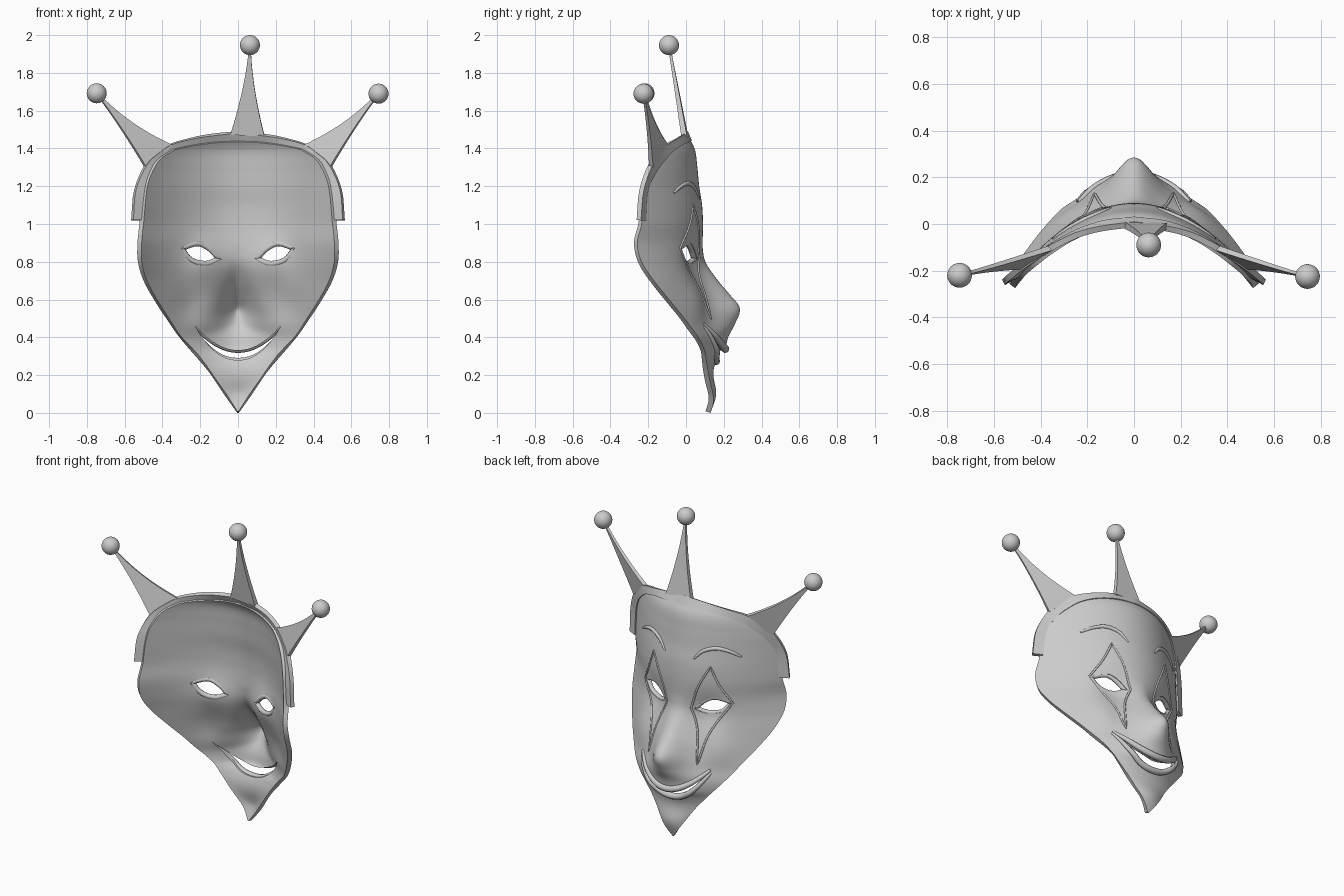
import bpy, bmesh, math
from mathutils import Vector

if "Cube" in bpy.data.objects:
    bpy.data.objects.remove(bpy.data.objects["Cube"])


def interp(tab, t):
    """Smooth interpolation through rows (t, a, b, ...)."""
    n = len(tab)
    t = min(max(t, tab[0][0]), tab[-1][0])
    i = 0
    while i < n - 2 and t > tab[i + 1][0]:
        i += 1
    a, b = tab[i], tab[i + 1]
    p, q = tab[max(i - 1, 0)], tab[min(i + 2, n - 1)]
    h = b[0] - a[0]
    s = (t - a[0]) / h
    out = []
    for k in range(1, len(a)):
        ma = (b[k] - p[k]) / (b[0] - p[0]) * h
        mb = (q[k] - a[k]) / (q[0] - a[0]) * h
        out.append((2*s**3 - 3*s*s + 1)*a[k] + (s**3 - 2*s*s + s)*ma
                   + (3*s*s - 2*s**3)*b[k] + (s**3 - s*s)*mb)
    return out


# Face relief: z, centre y, edge y, half width
FORM = [(0, .13, .122, .1), (.1, .16, .13, .1), (.2, .145, .12, .145), (.3, .155, .10, .22),
        (.4, .15, .06, .31), (.5, .14, -.01, .38), (.6, .12, -.09, .445), (.7, .10, -.17, .5),
        (.8, .088, -.235, .53), (.9, .088, -.255, .53), (1.0, .09, -.245, .53),
        (1.1, .085, -.235, .52), (1.2, .07, -.22, .505), (1.3, .06, -.22, .5),
        (1.4, .045, -.24, .5), (1.48, .0, -.28, .5)]
# Nose: z, height, width
NOSE = [(.24, 0, .2), (.29, .015, .2), (.33, .05, .2), (.4, .073, .19), (.47, .115, .135),
        (.555, .155, .105), (.63, .115, .095), (.7, .07, .082), (.8, .015, .06), (.88, 0, .05)]
# Outline rows: z at centre, half width, sag toward the sides
ROWS = [(.0, .004, 0), (.1, .075, 0), (.2, .142, 0), (.26, .19, 0), (.4, .31, 0), (.5, .38, 0),
        (.6, .445, 0), (.7, .5, 0), (.8, .53, 0), (.9, .532, 0), (1.0, .522, 0), (1.2, .5, 0),
        (1.32, .462, .02), (1.4, .42, .045), (1.45, .35, .05)]


def surf(x, z):
    yc, ye, w = interp(FORM, z)
    y = yc - (yc - ye) * (abs(x) / w) ** 2
    h, s = interp(NOSE, z)
    y += h * math.exp(-(x / s) ** 2)
    y -= .03 * math.exp(-((abs(x) - .18) / .09) ** 2 - ((z - .8) / .1) ** 2)
    y += .015 * math.exp(-((abs(x) - .27) / .09) ** 2 - ((z - .58) / .1) ** 2)
    return y


def mesh_obj(name, verts, faces, fix=True):
    me = bpy.data.meshes.new(name)
    me.from_pydata(verts, [], faces)
    if fix:
        bm = bmesh.new()
        bm.from_mesh(me)
        bmesh.ops.recalc_face_normals(bm, faces=bm.faces)
        bm.to_mesh(me)
        bm.free()
    ob = bpy.data.objects.new(name, me)
    bpy.context.collection.objects.link(ob)
    return ob


def activate(ob):
    bpy.ops.object.select_all(action='DESELECT')
    ob.select_set(True)
    bpy.context.view_layer.objects.active = ob


def smooth(ob, deg=35):
    activate(ob)
    bpy.ops.object.shade_smooth_by_angle(angle=math.radians(deg))


def solidify(ob, thick, offset):
    m = ob.modifiers.new("thickness", 'SOLIDIFY')
    m.thickness, m.offset = thick, offset
    activate(ob)
    bpy.ops.object.modifier_apply(modifier=m.name)


def cut(ob, loop):
    n = len(loop)
    vs = [(x, y, z) for y in (-1, 1) for x, z in loop]
    fs = [tuple(range(n)), tuple(range(2*n - 1, n - 1, -1))]
    fs += [(i, (i+1) % n, n + (i+1) % n, n + i) for i in range(n)]
    c = mesh_obj("cutter", vs, fs)
    c.hide_render = True
    m = ob.modifiers.new("hole", 'BOOLEAN')
    m.operation, m.solver, m.object = 'DIFFERENCE', 'EXACT', c
    activate(ob)
    bpy.ops.object.modifier_apply(modifier=m.name)
    bpy.data.objects.remove(c)


def ridge(name, pts, r, closed=False, taper=False, lift=0.0):
    """Raised bead lying on the face along (x, z) points."""
    cu = bpy.data.curves.new(name, 'CURVE')
    cu.dimensions = '3D'
    cu.bevel_depth, cu.bevel_resolution, cu.use_fill_caps = r, 2, True
    sp = cu.splines.new('POLY')
    sp.points.add(len(pts) - 1)
    sp.use_cyclic_u = closed
    for i, (x, z) in enumerate(pts):
        sp.points[i].co = (x, surf(x, z) + lift, z, 1)
        if taper:
            sp.points[i].radius = .35 + .65 * math.sin(math.pi * i / (len(pts) - 1)) ** .6
    ob = bpy.data.objects.new(name, cu)
    bpy.context.collection.objects.link(ob)
    activate(ob)
    bpy.ops.object.convert(target='MESH')
    smooth(bpy.context.object, 50)


def sample(pts, n):
    tab = [(i,) + tuple(p) for i, p in enumerate(pts)]
    return [interp(tab, i * (len(pts) - 1) / n) for i in range(n + 1)]


# Face shell
NR, NC = 100, 64
verts, faces = [], []
for j in range(NR + 1):
    zc = 1.45 * j / NR
    w, sag = interp(ROWS, zc)
    for i in range(NC + 1):
        u = 2 * i / NC - 1
        x, z = u * w, zc - sag * u * u
        verts.append((x, surf(x, z), z))
for j in range(NR):
    for i in range(NC):
        a = j * (NC + 1) + i
        faces.append((a, a + NC + 1, a + NC + 2, a + 1))
face = mesh_obj("face_shell", verts, faces, fix=False)
solidify(face, .028, -1)

# Eye and mouth openings
eye_top = sample([(.10, .815), (.15, .868), (.215, .897), (.30, .872)], 14)
eye_low = sample([(.30, .872), (.25, .81), (.17, .79), (.10, .815)], 14)
eye = eye_top + eye_low[1:-1]
xs = [-.23 + .46 * i / 36 for i in range(37)]
lip_up = [(x, .33 + .135 * abs(x / .23) ** 2) for x in xs]
lip_low = [(x, .28 + .185 * abs(x / .23) ** 2.2) for x in xs]
for s in (-1, 1):
    cut(face, [(s * x, z) for x, z in eye])
cut(face, lip_up + lip_low[-2:0:-1])
smooth(face, 40)

# Lips
ridge("upper_lip", [(x * 1.04, z + .008) for x, z in lip_up], .021, taper=True)
ridge("lower_lip", [(x * 1.06, z - .008) for x, z in lip_low], .02, taper=True)

# Eye rims, painted-diamond outlines and brows
diamond = [[(.31, .872), (.25, .98), (.2, 1.1)], [(.2, 1.1), (.13, .96), (.085, .82)],
           [(.085, .82), (.14, .68), (.17, .5)], [(.17, .5), (.21, .7), (.31, .872)]]
outline = [p for side in diamond for p in sample(side, 12)[:-1]]
brow = sample([(.10, 1.135), (.15, 1.19), (.22, 1.215), (.29, 1.2), (.35, 1.165)], 20)
for s, side in ((-1, "left"), (1, "right")):
    ridge(side + "_eye_rim", [(s * x, z) for x, z in eye], .015, closed=True, lift=-.018)
    ridge(side + "_eye_diamond", [(s * x, z) for x, z in outline], .006, closed=True)
    ridge(side + "_brow", [(s * x, z) for x, z in brow], .012, taper=True)

# Crown band, tucked flush against the upper edge of the shell
outer = [(.56, -.25, 1.02), (.545, -.235, 1.18), (.49, -.19, 1.31), (.425, -.145, 1.375),
         (.36, -.105, 1.42), (.25, -.05, 1.452), (.14, -.02, 1.472), (0, -.002, 1.486)]
inner = [(.505, 1.02), (.49, 1.18), (.445, 1.275), (.39, 1.335), (.33, 1.38), (.24, 1.412),
         (.13, 1.428), (0, 1.435)]
ro, ri = sample(outer, 28), sample([(x, surf(x, z) - .008, z) for x, z in inner], 28)
mirror = lambda r: r + [[-x, y, z] for x, y, z in r[-2::-1]]
ro, ri = mirror(ro), mirror(ri)
n = len(ro)
band = mesh_obj("crown_band", ro + ri, [(i, n + i, n + i + 1, i + 1) for i in range(n - 1)])
solidify(band, .026, 0)
smooth(band)


# Crown spikes with ball ends
def spike(name, a, b, ball, thick, bow):
    a, b, ball = Vector(a), Vector(b), Vector(ball)
    mid, half = (a + b) / 2, (b - a) / 2
    nrm = half.cross(ball - mid).normalized()
    vs, fs, N = [], [], 14
    for k in range(N + 1):
        t = k / N
        c = mid.lerp(ball, t) + Vector((0, 0, bow * math.sin(math.pi * t)))
        w = half * ((1 - t) ** 1.6 * .94 + .06)
        d = nrm * (thick * (1 - t) + .012 * t) / 2
        vs += [c - w - d, c + w - d, c + w + d, c - w + d]
    for k in range(N):
        for i in range(4):
            p, q = 4*k + i, 4*k + (i + 1) % 4
            fs.append((p, q, q + 4, p + 4))
    fs += [(3, 2, 1, 0), (4*N, 4*N + 1, 4*N + 2, 4*N + 3)]
    smooth(mesh_obj(name, vs, fs), 30)
    bpy.ops.mesh.primitive_uv_sphere_add(segments=32, ring_count=16, radius=.053, location=ball)
    bpy.context.object.name = name + "_ball"
    smooth(bpy.context.object)


spike("middle_spike", (-.04, -.005, 1.475), (.14, -.01, 1.465), (.063, -.09, 1.947), .03, 0)
spike("left_spike", (-.49, -.185, 1.3), (-.35, -.1, 1.415), (-.748, -.22, 1.692), .024, -.012)
spike("right_spike", (.35, -.1, 1.415), (.49, -.185, 1.3), (.744, -.225, 1.69), .024, -.012)
